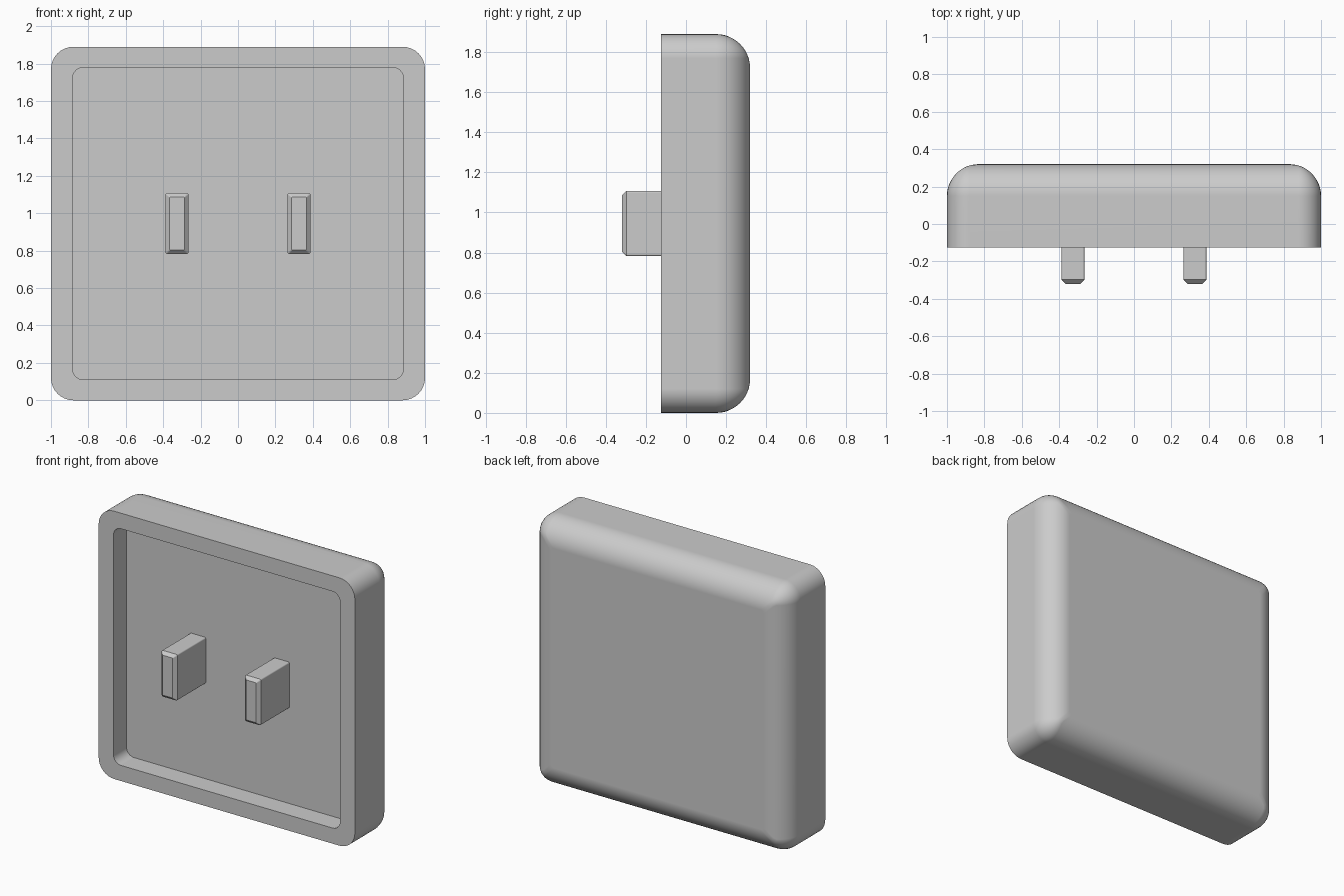
import bpy
import bmesh
from math import sin, cos, pi, radians

if "Cube" in bpy.data.objects:
    bpy.data.objects.remove(bpy.data.objects["Cube"], do_unlink=True)

MID_Z = 0.945
CORNER_STEPS = 8

grey = bpy.data.materials.new("plain grey")
grey.use_nodes = True
grey.diffuse_color = (0.6, 0.6, 0.6, 1)
grey.node_tree.nodes["Principled BSDF"].inputs["Base Color"].default_value = (0.6, 0.6, 0.6, 1)


def rounded_loop(half_x, half_z, radius, y, center_x=0):
    """Rounded rectangle facing along y."""
    points = []
    for corner, (sx, sz) in enumerate([(1, 1), (-1, 1), (-1, -1), (1, -1)]):
        for i in range(CORNER_STEPS + 1):
            a = (corner + i / CORNER_STEPS) * pi / 2
            points.append((center_x + sx * (half_x - radius) + radius * cos(a), y,
                           MID_Z + sz * (half_z - radius) + radius * sin(a)))
    return points


def skin(name, loops):
    """Bridge successive loops and cap both ends."""
    bm = bmesh.new()
    rings = [[bm.verts.new(p) for p in loop] for loop in loops]
    count = len(rings[0])
    for a, b in zip(rings, rings[1:]):
        for i in range(count):
            j = (i + 1) % count
            bm.faces.new((a[i], a[j], b[j], b[i]))
    bm.faces.new(rings[0])
    bm.faces.new(rings[-1])
    bmesh.ops.recalc_face_normals(bm, faces=bm.faces)
    mesh = bpy.data.meshes.new(name)
    bm.to_mesh(mesh)
    bm.free()
    mesh.materials.append(grey)
    obj = bpy.data.objects.new(name, mesh)
    bpy.context.collection.objects.link(obj)
    bpy.ops.object.select_all(action="DESELECT")
    obj.select_set(True)
    bpy.context.view_layer.objects.active = obj
    bpy.ops.object.shade_smooth_by_angle(angle=radians(30))
    weighted = obj.modifiers.new("even_normals", "WEIGHTED_NORMAL")
    weighted.keep_sharp = True
    return obj


# Housing: recessed front, straight sides, rounded back edge
FRONT, FLOOR, BACK = -0.125, 0.02, 0.32
FILLET, CORNER = 0.17, 0.12
layers = [
    rounded_loop(0.885, 0.835, 0.06, FLOOR),
    rounded_loop(0.885, 0.835, 0.06, FRONT),
    rounded_loop(1, MID_Z, CORNER, FRONT),
]
FILLET_STEPS = 12
for step in range(FILLET_STEPS + 1):
    angle = step / FILLET_STEPS * pi / 2
    inset = FILLET * (1 - cos(angle))
    layers.append(rounded_loop(1 - inset, MID_Z - inset, max(CORNER - inset, 0.025),
                               BACK - FILLET + FILLET * sin(angle)))
skin("housing", layers)

# Two flat prongs with chamfered tips
for side, x in (("left", 0.326), ("right", -0.326)):
    skin(side + "_prong", [
        rounded_loop(0.061, 0.163, 0.01, FLOOR + 0.01, x),
        rounded_loop(0.061, 0.163, 0.01, -0.298, x),
        rounded_loop(0.039, 0.141, 0.004, -0.32, x),
    ])
